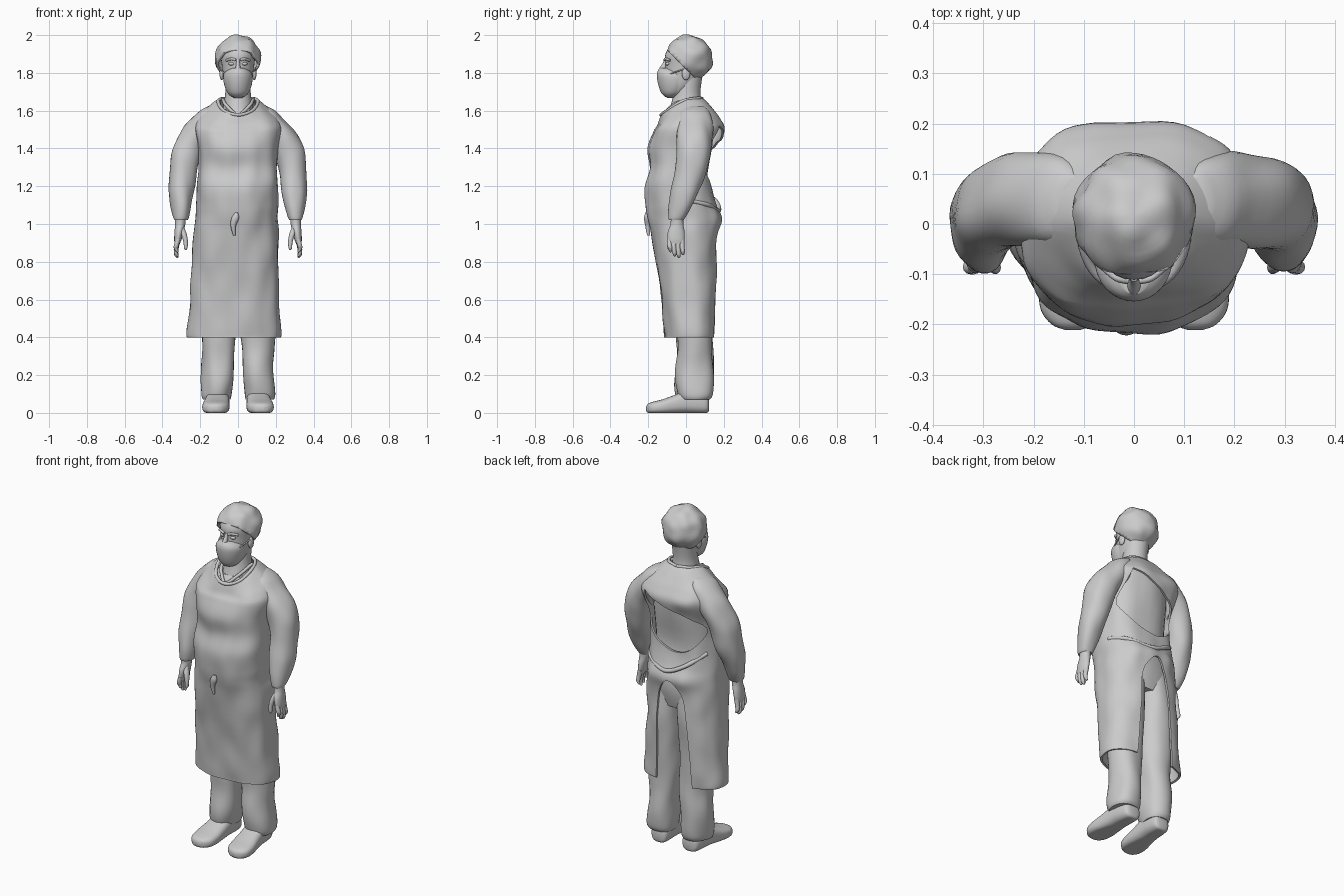
import bpy, bmesh, math
from mathutils import Vector, noise

def spline(rows, steps):
    """Catmull-Rom interpolation through rows of numbers."""
    out = []
    for i in range(len(rows) - 1):
        a, b, c, d = (rows[max(0, min(len(rows) - 1, i + k))] for k in (-1, 0, 1, 2))
        for s in range(steps):
            t = s / steps
            out.append([.5 * (2 * q + (r - p) * t + (2 * p - 5 * q + 4 * r - w) * t * t
                        + (3 * q - p - 3 * r + w) * t ** 3) for p, q, r, w in zip(a, b, c, d)])
    return out + [list(rows[-1])]

def finish(name, bm, recalc=True):
    if recalc:
        bmesh.ops.recalc_face_normals(bm, faces=bm.faces)
    me = bpy.data.meshes.new(name)
    bm.to_mesh(me)
    bm.free()
    ob = bpy.data.objects.new(name, me)
    bpy.context.collection.objects.link(ob)
    return ob

def loft(name, rings, n=32, steps=4, power=2.0, cap=True, amp=0, side=1, axis='Z', warp=None):
    """Rings are x, y, z, half width, half depth (half height along Y)."""
    bm = bmesh.new()
    rows = []
    for x, y, z, rx, ry in spline(rings, steps):
        row = []
        for k in range(n):
            a = 2 * math.pi * k / n
            c, s = math.cos(a), math.sin(a)
            u = math.copysign(abs(c) ** (2 / power), c) * rx
            v = math.copysign(abs(s) ** (2 / power), s) * ry
            p = Vector((x * side + u, y + v, z)) if axis == 'Z' else Vector((x * side + u, y, max(0, z + v)))
            if amp:
                f = amp * noise.noise(Vector((p.x * 11, p.y * 11, p.z * 6)))
                p += Vector((c, s, 0)) * f
            row.append(bm.verts.new(warp(p) if warp else p))
        rows.append(row)
    for a, b in zip(rows, rows[1:]):
        for k in range(n):
            bm.faces.new((a[k], a[(k + 1) % n], b[(k + 1) % n], b[k]))
    if cap:
        bm.faces.new(rows[0][::-1])
        bm.faces.new(rows[-1])
    return finish(name, bm, cap)

def ball(name, loc, size, cut=None, amp=0):
    bm = bmesh.new()
    bmesh.ops.create_uvsphere(bm, u_segments=40, v_segments=24, radius=1)
    for v in bm.verts:
        p = Vector([v.co[i] * size[i] for i in range(3)])
        v.co = Vector(loc) + p * (1 + amp * noise.noise(p * 17))
    if cut:
        bmesh.ops.bisect_plane(bm, geom=bm.verts[:] + bm.edges[:] + bm.faces[:],
                               plane_co=cut[0], plane_no=cut[1], clear_inner=True)
    return finish(name, bm)

def cord(name, pts, r):
    """Round cord through points, built as a smooth bevelled curve."""
    cu = bpy.data.curves.new(name, 'CURVE')
    cu.dimensions = '3D'
    cu.bevel_depth, cu.bevel_resolution, cu.use_fill_caps = r, 3, True
    sm = spline(pts, 6)
    sp = cu.splines.new('POLY')
    sp.points.add(len(sm) - 1)
    for q, p in zip(sp.points, sm):
        q.co = (*p, 1)
    ob = bpy.data.objects.new(name, cu)
    bpy.context.collection.objects.link(ob)
    return ob

def prism(name, poly, y0, y1):
    bm = bmesh.new()
    a = [bm.verts.new((x, y0, z)) for x, z in poly]
    b = [bm.verts.new((x, y1, z)) for x, z in poly]
    bm.faces.new(a)
    bm.faces.new(b[::-1])
    for i in range(len(a)):
        j = (i + 1) % len(a)
        bm.faces.new((a[i], b[i], b[j], a[j]))
    ob = finish(name, bm)
    ob.hide_render = True
    return ob

def bake(ob):
    me = bpy.data.meshes.new_from_object(ob.evaluated_get(bpy.context.evaluated_depsgraph_get()))
    ob.modifiers.clear()
    ob.data = me

# Gown shell, with the front of the neckline dropped
def neckline(p):
    w = max(0, min(1, (p.z - 1.5) / .16))
    return Vector((p.x, p.y, p.z + .6 * w * min(0, p.y)))

gown = loft('gown', [
    (-.022, .025, .40, .243, .134), (-.022, .025, .43, .245, .136), (-.018, .018, .6, .237, .148),
    (-.012, .003, .8, .228, .163), (-.01, -.005, .95, .222, .18), (-.008, -.008, 1.03, .212, .197),
    (-.005, -.025, 1.1, .214, .187), (-.003, -.035, 1.2, .212, .18), (0, -.022, 1.3, .205, .168),
    (0, -.012, 1.4, .212, .186), (0, .018, 1.5, .235, .187), (0, .015, 1.56, .215, .165),
    (0, .003, 1.61, .165, .14), (0, -.01, 1.65, .125, .118), (0, -.02, 1.665, .1, .108)],
    n=72, steps=5, power=2.5, cap=False, amp=.012, warp=neckline)
gown.modifiers.new('cloth', 'SOLIDIFY').thickness = .012
# Back window and skirt slit
window = spline([(.15, 1.52), (0, 1.46), (-.14, 1.4), (-.19, 1.32), (-.13, 1.22), (-.03, 1.18),
                 (.1, 1.22), (.185, 1.32), (.17, 1.45), (.15, 1.52)], 4)[:-1]
slit = spline([(.1, .3), (.085, .6), (.075, .88), (.04, .98), (-.01, 1.02), (-.06, .98),
               (-.1, .88), (-.13, .6), (-.15, .3)], 4)
cutters = [prism('window_cutter', window, 0, .5), prism('slit_cutter', slit, 0, .5)]
for c in cutters:
    m = gown.modifiers.new('opening', 'BOOLEAN')
    m.object, m.operation, m.solver = c, 'DIFFERENCE', 'EXACT'
bpy.context.view_layer.update()
bake(gown)
for c in cutters:
    bpy.data.objects.remove(c)

# Scrub top under the gown
loft('scrub_top', [(0, .035, .84, .15, .09), (0, .025, .95, .185, .125), (0, -.005, 1.08, .187, .14),
     (0, -.03, 1.2, .185, .142), (0, -.01, 1.4, .19, .142), (0, .01, 1.55, .16, .13),
     (0, 0, 1.61, .1, .085)], power=2.3, amp=.01)

# Neckline bands and waist tie
cord('gown_collar', [(0, .085, 1.664), (-.07, .06, 1.665), (-.105, -.02, 1.65), (-.075, -.1, 1.6), (0, -.132, 1.578),
                     (.075, -.1, 1.6), (.105, -.02, 1.65), (.07, .06, 1.665), (0, .085, 1.664)], .009)
for s, nm in ((-1, 'left'), (1, 'right')):
    cord(nm + '_v_neck', [(s * .08, .02, 1.66), (s * .068, -.06, 1.635), (s * .03, -.105, 1.595), (0, -.125, 1.57)], .009)
cord('back_tie', [(.205, .03, 1.12), (.15, .118, 1.1), (.02, .172, 1.07), (-.1, .158, 1.12), (-.19, .07, 1.19)], .012)
loft('front_knot', [(-.02, -.198, .94, .006, .008), (-.025, -.203, .99, .014, .013), (-.015, -.208, 1.03, .02, .014),
     (-.008, -.208, 1.06, .008, .008)], n=16)

for s, side in ((-1, 'left'), (1, 'right')):
    # Sleeve and cuff
    loft(side + '_sleeve', [(.12, .045, 1.625, .03, .05), (.15, .045, 1.585, .065, .085), (.2, .048, 1.5, .092, .098),
         (.262, .042, 1.4, .082, .09), (.29, .025, 1.3, .074, .085), (.3, 0, 1.2, .068, .082),
         (.304, -.028, 1.1, .056, .066), (.305, -.043, 1.04, .045, .05), (.305, -.047, 1.02, .037, .042)],
         amp=.014, side=s, power=2.1)
    # Gloved hand
    loft(side + '_palm', [(.305, -.047, 1.04, .03, .034), (.306, -.048, 1.0, .027, .034), (.312, -.052, .96, .024, .044),
         (.318, -.053, .92, .02, .045), (.322, -.053, .895, .014, .038)], n=24, side=s)
    for i, tip in enumerate((.85, .828, .82, .835)):
        y = -.087 + i * .022
        loft(f'{side}_finger_{i + 1}', [(.317, y, .92, .013, .013), (.327 - i * .001, y, .885, .013, .013),
             (.328, y + .004, tip + .02, .011, .011), (.322, y + .005, tip + .004, .007, .007),
             (.321, y + .005, tip, .002, .002)], n=12, side=s)
    loft(side + '_thumb', [(.302, -.06, .985, .016, .018), (.286, -.077, .945, .015, .017), (.277, -.086, .905, .012, .013),
         (.277, -.089, .872, .009, .01), (.278, -.089, .862, .002, .002)], n=14, side=s)
    # Trouser leg
    loft(side + '_trouser_leg', [(.112, .045, .07, .07, .08), (.113, .045, .095, .077, .094), (.109, .042, .17, .083, .1),
         (.103, .045, .3, .085, .095), (.1, .045, .42, .087, .094), (.1, .045, .6, .093, .099),
         (.095, .04, .8, .096, .108), (.085, .03, .96, .088, .11)], side=s, amp=.012, power=2.2)
    # Shoe
    loft(side + '_shoe', [(.1, .122, .04, .025, .025), (.102, .11, .045, .048, .045), (.105, .06, .055, .058, .058),
         (.108, .0, .058, .062, .06), (.112, -.06, .045, .067, .05), (.117, -.12, .033, .072, .04),
         (.12, -.17, .027, .066, .033), (.122, -.2, .024, .042, .025), (.122, -.211, .022, .015, .012)],
         side=s, axis='Y', power=2.7)
    # Ear, eye, brow and mask strap
    ball(side + '_ear', (s * .086, .0, 1.795), (.012, .022, .033))
    ball(side + '_eye', (s * .033, -.096, 1.848), (.017, .012, .009))
    cord(side + '_brow', [(s * .012, -.113, 1.868), (s * .035, -.107, 1.874), (s * .062, -.085, 1.866)], .007)
    cord(side + '_mask_strap', [(s * .07, -.085, 1.795), (s * .083, -.04, 1.81), (s * .092, .01, 1.825)], .004)

# Neck and head
loft('neck', [(0, -.02, 1.54, .09, .09), (0, 0, 1.62, .078, .083), (0, .006, 1.7, .067, .07), (0, .02, 1.8, .07, .07)])
loft('head', [(0, -.075, 1.668, .022, .025), (0, -.06, 1.69, .05, .056), (0, -.035, 1.73, .068, .085),
     (0, -.012, 1.78, .078, .1), (0, .002, 1.84, .086, .111), (0, .005, 1.9, .09, .114),
     (0, .01, 1.95, .07, .085), (0, .01, 1.975, .03, .04)])
loft('nose', [(0, -.125, 1.79, .017, .025), (0, -.122, 1.82, .014, .022), (0, -.112, 1.85, .01, .012),
     (0, -.106, 1.87, .009, .008)], n=16)
# Face mask
loft('face_mask', [(0, -.078, 1.672, .03, .03), (0, -.073, 1.695, .056, .058), (0, -.065, 1.74, .074, .083),
     (0, -.067, 1.785, .078, .088), (0, -.075, 1.81, .062, .076), (0, -.095, 1.826, .03, .046)], amp=.004)
# Puffy surgical cap
cap = ball('surgical_cap', (0, .015, 1.876), (.121, .125, .124), ((0, 0, 1.82), (0, 1, 1)), .09)
cap.modifiers.new('cloth', 'SOLIDIFY').thickness = .014

for ob in bpy.data.objects:
    ob.select_set(ob.type == 'MESH')
bpy.context.view_layer.objects.active = gown
bpy.ops.object.shade_smooth_by_angle(angle=math.radians(45))
